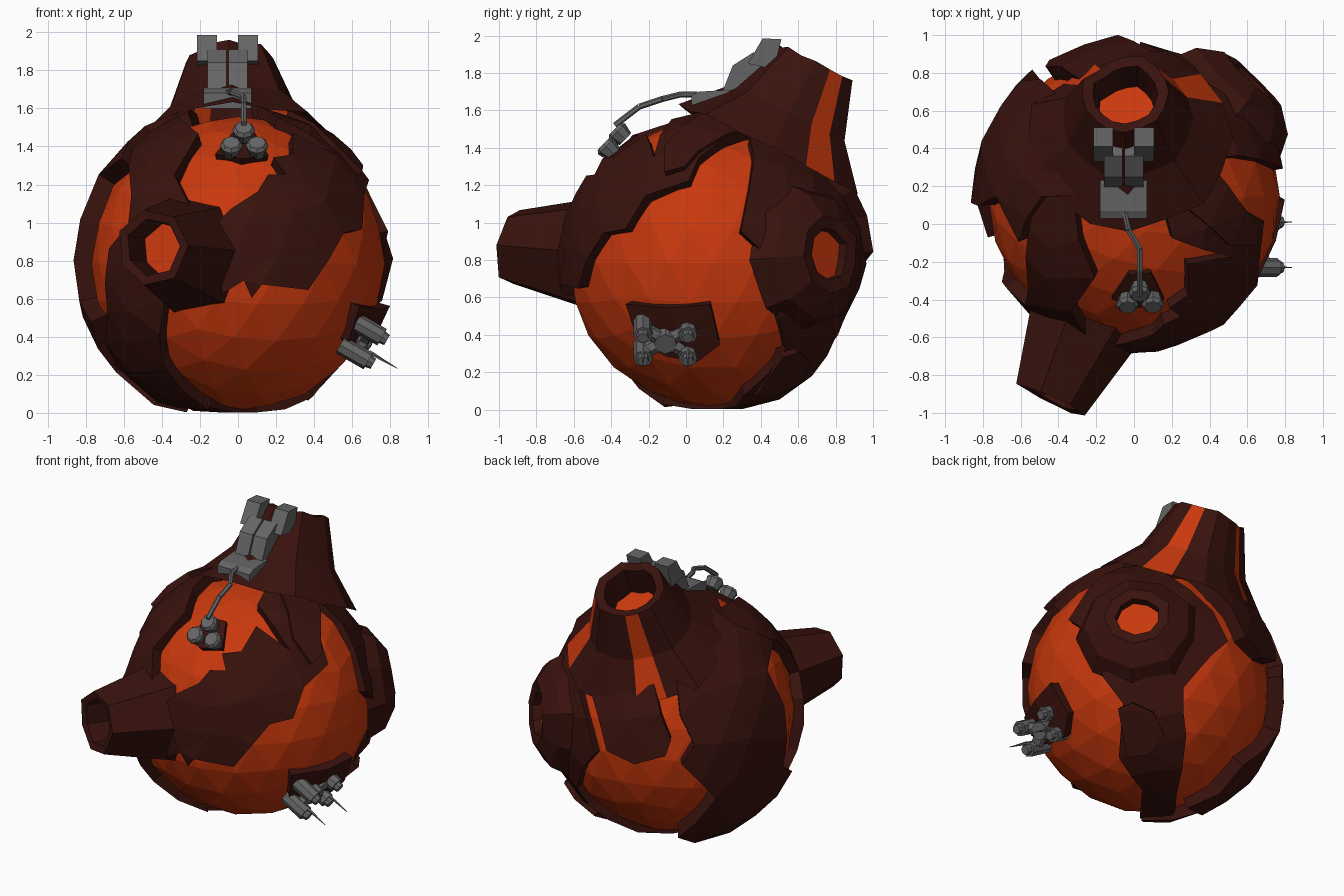
import bpy, bmesh, math, random
from mathutils import Vector, Matrix
from mathutils.geometry import delaunay_2d_cdt, intersect_point_line

if "Cube" in bpy.data.objects:
    bpy.data.objects.remove(bpy.data.objects["Cube"])

random.seed(4)
C = Vector((0, .145, .785))    # planet centre
R0 = .772                      # molten core radius


def material(name, rgb):
    m = bpy.data.materials.new(name)
    m.diffuse_color = (*rgb, 1)
    m.use_nodes = True
    m.node_tree.nodes["Principled BSDF"].inputs["Base Color"].default_value = m.diffuse_color
    return m


LAVA = material("lava", (.58, .04, .004))
ROCK = material("rock", (.04, .006, .004))
METAL = material("metal", (.13, .13, .13))


def finish(bm, name, *mats, fix=True):
    if fix:
        bmesh.ops.recalc_face_normals(bm, faces=bm.faces)
    me = bpy.data.meshes.new(name)
    bm.to_mesh(me)
    bm.free()
    for m in mats:
        me.materials.append(m)
    ob = bpy.data.objects.new(name, me)
    bpy.context.collection.objects.link(ob)
    return ob


def view(i, j, k, sign):
    """Turn 2D points seen in one view into directions from the planet centre."""
    def lift(*pts):
        out = []
        for a, b in pts:
            v = Vector((0, 0, 0))
            v[i], v[j] = a - C[i], b - C[j]
            v[k] = sign * math.sqrt(max(0, .64 - v.length_squared))
            out.append(v.normalized())
        return out
    return lift


F, B = view(0, 2, 1, -1), view(0, 2, 1, 1)
R, L = view(1, 2, 0, 1), view(1, 2, 0, -1)
T, D = view(0, 1, 2, 1), view(0, 1, 2, -1)


def crust(name, radius, outline):
    """Curved slab of rock whose outline lies on the planet."""
    mid = sum(outline, Vector()).normalized()
    q = mid.to_track_quat('Z', 'Y')

    def flat(d):
        p = q.inverted() @ d
        return p.xy.normalized() * math.acos(max(-1, min(1, p.z)))

    def ball(p):
        a = p.length
        s = math.sin(a) / a if a > 1e-6 else 1
        return q @ Vector((p.x * s, p.y * s, math.cos(a)))

    corners = [flat(d) for d in outline]
    ring = []
    for a, b in zip(corners, corners[1:] + corners[:1]):
        n = max(1, round((b - a).length / .27))
        ring += [a.lerp(b, t / n) for t in range(n)]
    pts = list(ring)
    for u in range(-9, 10):
        for v in range(-9, 10):
            p = Vector(((u + v % 2 * .5) * .27, v * .24))
            p += Vector((random.uniform(-.04, .04), random.uniform(-.04, .04)))
            gap = 9
            for a, b in zip(ring, ring[1:] + ring[:1]):
                h, t = intersect_point_line(p, a, b)
                h = a.lerp(b, max(0, min(1, t)))
                gap = min(gap, (p - h).length)
            if gap > .11:
                pts.append(p)
    vs, _, fs, *_ = delaunay_2d_cdt(pts, [], [list(range(len(ring)))], 1, 1e-5)
    bm = bmesh.new()
    bv = [bm.verts.new(C + ball(p) * (R0 - .05)) for p in vs]
    for f in fs:
        bm.faces.new([bv[i] for i in f])
    bmesh.ops.delete(bm, geom=[v for v in bm.verts if not v.link_faces], context='VERTS')
    ret = bmesh.ops.extrude_face_region(bm, geom=bm.faces[:], use_keep_orig=True)
    for v in ret["geom"]:
        if isinstance(v, bmesh.types.BMVert):
            v.co = C + (v.co - C).normalized() * (radius + random.uniform(-.008, .008))
    for v in bm.verts:
        v.co.z = max(v.co.z, .003)
    return finish(bm, name, ROCK)


def crater(name, axis, rings, n, streaks=(), jitter=.08):
    """Rock cone round an axis from the planet centre, with a lava floor."""
    axis = Vector(axis).normalized()
    e1 = (Vector((1, 0, 0)) - axis * axis.x).normalized()
    e2 = axis.cross(e1)
    bm = bmesh.new()
    loops = []
    wob = [1 + random.uniform(-jitter, jitter) for _ in range(n)]
    for r, h in rings:
        loops.append([bm.verts.new(C + axis * (h + (w - 1) * .2) + r * w * (
            e1 * math.cos(k * math.tau / n) + e2 * math.sin(k * math.tau / n)))
            for k, w in enumerate(wob)])
    for b, (lo, hi) in enumerate(zip(loops, loops[1:])):
        for k in range(n):
            f = bm.faces.new((lo[k], lo[(k + 1) % n], hi[(k + 1) % n], hi[k]))
            f.material_index = int(b < 2 and k in streaks)
    bm.faces.new(loops[-1]).material_index = 1
    return finish(bm, name, ROCK, LAVA, fix=False)


def rod(name, p0, p1, r0, r1, sides=8):
    p0, p1 = Vector(p0), Vector(p1)
    d = p1 - p0
    bm = bmesh.new()
    mat = Matrix.Translation((p0 + p1) / 2) @ d.to_track_quat('Z', 'Y').to_matrix().to_4x4()
    bmesh.ops.create_cone(bm, cap_ends=True, segments=sides, radius1=r0, radius2=r1,
                          depth=d.length, matrix=mat)
    return finish(bm, name, METAL)


def prism(name, profile, x0, x1):
    """Side profile (y, z) extruded across x."""
    bm = bmesh.new()
    f = bm.faces.new([bm.verts.new((x0, y, z)) for y, z in profile])
    ret = bmesh.ops.extrude_face_region(bm, geom=[f], use_keep_orig=True)
    bmesh.ops.translate(bm, vec=(x1 - x0, 0, 0),
                        verts=[v for v in ret["geom"] if isinstance(v, bmesh.types.BMVert)])
    return finish(bm, name, METAL)


# Molten core
bm = bmesh.new()
bmesh.ops.create_icosphere(bm, subdivisions=3, radius=R0, matrix=Matrix.Translation(C))
finish(bm, "molten_core", LAVA)

# Crust slabs
crust("front_crust", .83,
      F((-.15, .94), (-.04, 1.06), (.1, 1.15), (.15, 1.23), (.24, 1.24), (.18, 1.32),
        (.28, 1.34), (.28, 1.45))
      + T((.5, -.16), (.2, -.07), (.1, .25), (.15, .5), (.33, .5))
      + R((.33, 1.475), (.07, 1.33), (.02, 1.21), (-.2, 1.13), (-.31, .96))
      + F((.54, .94), (.36, .65), (.12, .68), (.07, .61), (.03, .7), (-.08, .63), (-.1, .78)))
crust("shoulder_slab", .85,
      R((-.1, 1.24), (.0, 1.27), (.07, 1.35), (.33, 1.475)) + T((.3, .42), (.25, .1), (.48, -.1)))
crust("front_left_crust", .835,
      F((-.31, 1.53), (-.2, 1.44), (-.32, 1.23), (-.15, .94), (-.12, .72), (-.25, .7),
        (-.37, .6), (-.38, .28), (-.15, .04), (-.42, .06), (-.62, .25), (-.66, .54),
        (-.65, .86), (-.55, .98), (-.54, 1.13), (-.55, 1.28), (-.5, 1.42))
      + T((-.5, .15), (-.28, .25)))
crust("left_crust", .865,
      F((-.57, 1.3), (-.68, 1.22)) + L((.1, 1.0), (.12, .6))
      + F((-.72, .5), (-.6, .25), (-.42, .08)) + D((-.25, .2))
      + B((-.35, .22), (-.62, .55), (-.5, .8), (-.55, .92), (-.46, 1.09), (-.3, 1.38))
      + T((-.2, .4), (-.25, .15)) + F((-.45, 1.45)))
crust("back_crust", .855,
      B((.15, 1.36), (.1, 1.15), (.0, 1.02), (-.08, .84), (-.25, .78), (-.42, .85),
        (-.44, .95), (-.36, 1.1), (-.2, 1.36)))
crust("right_crust", .815,
      R((.34, 1.45), (.34, 1.2), (.29, .95), (.47, .78), (.49, .49), (.53, .33), (.31, .1))
      + D((.1, .2), (-.15, -.12), (-.35, -.05), (-.1, .3))
      + B((.13, .19), (.22, .3), (.27, .42), (.14, .65), (.03, .78), (.12, .98), (.24, 1.13),
          (.32, 1.3))
      + R((.7, 1.38), (.55, 1.42)))
crust("lower_right_ridge", .845,
      R((.5, .31), (.58, .33), (.64, .28), (.6, .18), (.46, .1), (.36, .1)))
crust("turret_pad", .825,
      R((-.31, .57), (-.08, .55), (.13, .57), (.18, .36), (.06, .27), (-.1, .3), (-.25, .38)))
crust("lens_pad", .805,
      F((-.12, 1.36), (.02, 1.33), (.16, 1.35), (.09, 1.47), (-.03, 1.47)))

# Volcanoes and side vent
crater("top_volcano", (-.04, .455, .89),
       [(.52, .66), (.33, .88), (.22, 1.19), (.165, 1.18), (.14, .99)], 16, streaks=(1, 5))
crater("front_volcano", (-.39, -.92, .075),
       [(.33, .64), (.28, .85), (.205, 1.165), (.155, 1.155), (.145, .95)], 7, jitter=.06)
crater("right_vent", (.56, .57, .045),
       [(.4, .67), (.34, .8), (.21, .885), (.14, .875), (.135, .825)], 9)

# Harness on the top volcano
prism("harness_base", [(.03, 1.6), (.03, 1.68), (.07, 1.7), (.23, 1.71), (.26, 1.6)], -.18, .07)
for i, x in enumerate((-.16, -.05)):
    prism(f"harness_arm_{i}", [(.17, 1.64), (.25, 1.84), (.36, 1.91), (.44, 1.85), (.32, 1.6)],
          x, x + .1)
for i, x in enumerate((-.215, 0)):
    prism(f"harness_clamp_{i}", [(.33, 1.85), (.41, 1.985), (.51, 1.98), (.47, 1.82)],
          x, x + .105)

# Cable and lens cluster
cable = [(-.05, .06, 1.685), (-.03, -.03, 1.685), (.03, -.13, 1.66), (.03, -.25, 1.62),
         (.03, -.38, 1.52)]
for i, (a, b) in enumerate(zip(cable, cable[1:])):
    rod(f"cable_{i}", a, b, .016, .016, 6)
out = Vector((0, -.72, .69))
for i, p in enumerate(((.03, -.36, 1.48), (-.035, -.42, 1.4), (.1, -.42, 1.4))):
    p = Vector(p)
    rod(f"lens_body_{i}", p - out * .05, p + out * .01, .045, .06)
    rod(f"lens_rim_{i}", p + out * .01, p + out * .03, .06, .045)

# Side turret: hub, four pods, spikes
aim, up = Vector((.87, 0, -.5)), Vector((.5, 0, .87))
hub = Vector((.66, -.11, .37))
rod("turret_hub", hub - aim * .12, hub + aim * .04, .08, .06)
for y in (-.12, .12):
    for s in (-1, 1):
        p = hub + Vector((0, y, 0)) + up * s * .072
        tag = f"{'front' if y < 0 else 'back'}_{'lower' if s < 0 else 'upper'}"
        rod(f"strut_{tag}", hub, p, .04, .04, 6)
        rod(f"pod_{tag}", p - aim * .1, p + aim * .07, .05, .05)
        rod(f"pod_tip_{tag}", p + aim * .07, p + aim * .1, .035, .03)
    p = hub + Vector((0, y, 0)) - up * .03
    rod(f"spike_{'front' if y < 0 else 'back'}", p + aim * .05, p + aim * .22, .012, .002, 5)
